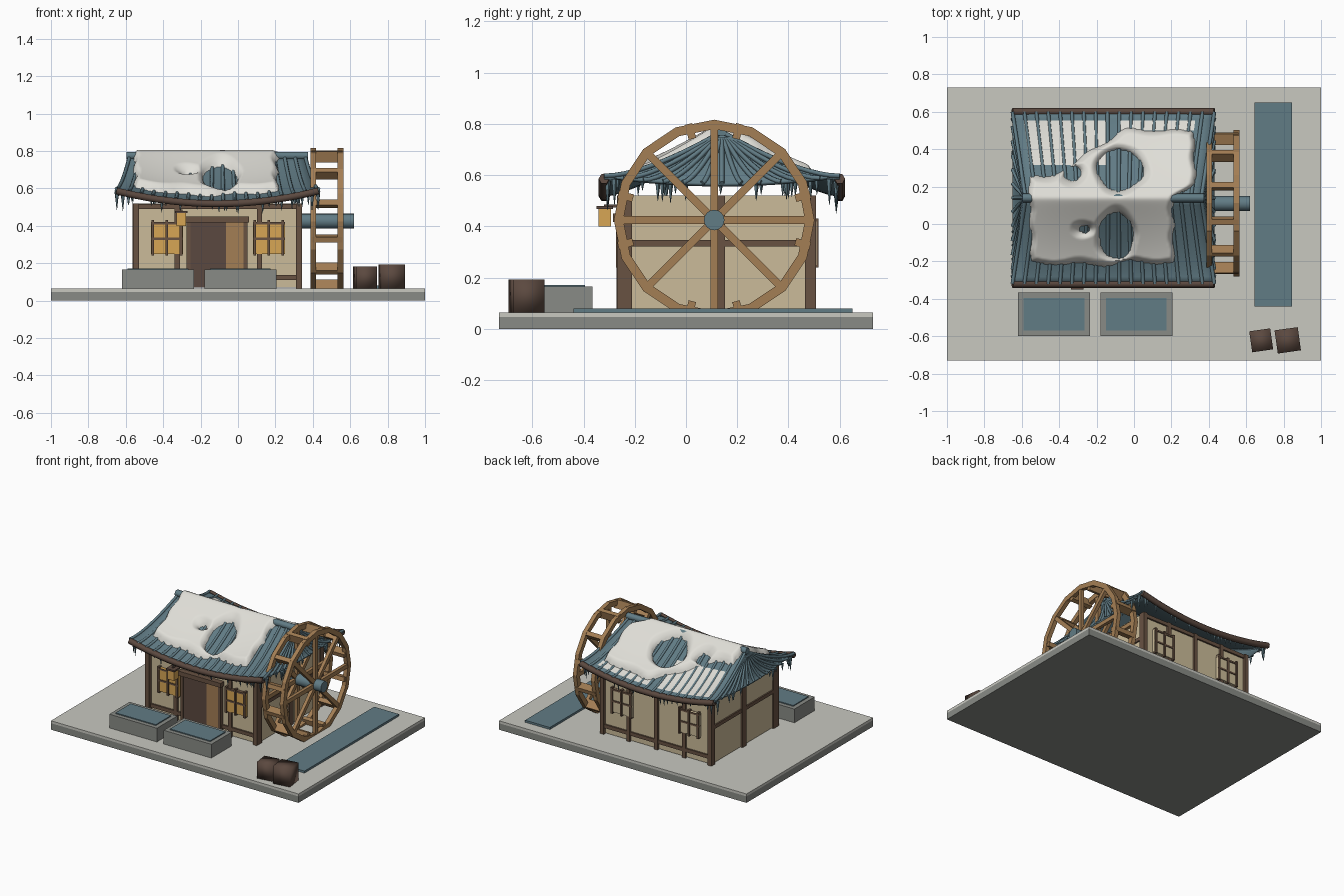
import bpy, bmesh, math, random
from mathutils import Matrix, Vector

random.seed(4)
if "Cube" in bpy.data.objects:
    bpy.data.objects.remove(bpy.data.objects["Cube"])


def material(name, *rgb):
    m = bpy.data.materials.new(name)
    m.use_nodes = True
    m.diffuse_color = (*rgb, 1)
    m.node_tree.nodes["Principled BSDF"].inputs["Base Color"].default_value = (*rgb, 1)
    return m


SNOW = material("snow", .74, .73, .68)
GROUND = material("pale ground", .58, .58, .53)
STONE = material("grey stone", .25, .26, .24)
TEAL = material("slate teal", .12, .2, .235)
DARK = material("dark brown", .105, .066, .05)
POST = material("post brown", .14, .085, .055)
WOOD = material("light wood", .37, .21, .09)
PLASTER = material("plaster", .6, .5, .32)
GOLD = material("lamp gold", .68, .38, .09)


def finish(name, bm, mat, smooth=None):
    bmesh.ops.recalc_face_normals(bm, faces=bm.faces)
    me = bpy.data.meshes.new(name)
    bm.to_mesh(me)
    bm.free()
    me.materials.append(mat)
    if smooth:
        for p in me.polygons:
            p.use_smooth = True
        me.set_sharp_from_angle(angle=math.radians(smooth))
    ob = bpy.data.objects.new(name, me)
    bpy.context.collection.objects.link(ob)
    return ob


def add_box(bm, loc, size, rot=None):
    m = Matrix.Translation(loc) @ (rot or Matrix()) @ Matrix.Diagonal((*size, 1))
    bmesh.ops.create_cube(bm, size=1, matrix=m)


def boxes(name, mat, *spans):
    """Each span is x0, x1, y0, y1, z0, z1."""
    bm = bmesh.new()
    for a, b, c, d, e, f in spans:
        add_box(bm, ((a + b) / 2, (c + d) / 2, (e + f) / 2), (b - a, d - c, f - e))
    return finish(name, bm, mat)


def tubes(name, mat, paths, radius):
    cu = bpy.data.curves.new(name, "CURVE")
    cu.dimensions = "3D"
    cu.bevel_depth, cu.bevel_resolution, cu.use_fill_caps = radius, 1, True
    for path in paths:
        sp = cu.splines.new("POLY")
        sp.points.add(len(path) - 1)
        for p, co in zip(sp.points, path):
            p.co = (*co, 1)
    cu.materials.append(mat)
    ob = bpy.data.objects.new(name, cu)
    bpy.context.collection.objects.link(ob)


# Ground and yard
boxes("base_slab", STONE, (-1, 1, -.73, .73, 0, .047))
boxes("ground_layer", GROUND, (-1, 1, -.73, .73, .047, .065))
boxes("water_channel", TEAL, (.645, .845, -.44, .65, .065, .08))
for side, x in (("right", -.62), ("left", -.18)):
    boxes(side + "_trough", STONE, (x, x + .385, -.6, -.365, .065, .165))
    boxes(side + "_trough_water", TEAL, (x + .03, x + .355, -.57, -.395, .16, .172))
for name, x, w, h, turn in (("small_crate", .68, .113, .118, 8), ("large_crate", .822, .125, .128, 8)):
    bm = bmesh.new()
    add_box(bm, (x, -.622, .065 + h / 2), (w, w, h), Matrix.Rotation(math.radians(turn), 4, "Z"))
    finish(name, bm, DARK, 180)

# House walls and timber frame
X0, X1, Y0, Y1, TOP = -.55, .33, -.245, .49, .52
boxes("walls", PLASTER, (X0, X1, Y0, Y1, .07, TOP))
posts = [(x - .016, x + .016, a, b, .065, TOP) for x in (X0 + .005, X1 - .005)
         for a, b in ((-.27, -.21), (.465, .508))]
posts += [(x - .014, x + .014, -.262, Y0, .065, TOP) for x in (-.325, .115)]
posts += [(x - .014, x + .014, Y1, .505, .065, TOP) for x in (-.335, -.11, .115)]
posts += [(x - .013, x + .013, .105, .152, .065, TOP) for x in (X0, X1)]
boxes("wall_posts", POST, *posts)
rails = [(X0, X1, a, b, z, z + .026) for a, b in ((-.257, Y0), (Y1, .502)) for z in (.11, .49)]
rails += [(x - .01, x + .01, Y0, Y1, .322, .348) for x in (X0, X1)]
boxes("wall_rails", POST, *rails)

# Doorway
boxes("door", DARK, (-.26, -.065, -.264, Y0, .07, .42))
boxes("side_door_panel", WOOD, (-.065, .032, -.268, Y0, .07, .42))
boxes("door_frame", POST, (-.275, -.255, -.272, Y0, .065, .42), (.03, .05, -.272, Y0, .065, .42),
      (-.285, .06, -.285, Y0, .418, .45))

# Windows, the rear ones unlit
for where, face, out, pane in (("front", Y0, -1, GOLD), ("back", Y1, 1, PLASTER)):
    def span(depth):
        return sorted((face, face + out * depth))
    for side, x in (("right", -.38), ("left", .165)):
        boxes(f"{where}_{side}_window", pane, (x - .085, x + .085, *span(.019), .25, .42))
        bars = [(x + d - .007, x + d + .007, *span(.028), .24, .43) for d in (-.075, 0, .075)]
        bars += [(x - .085, x + .085, *span(.025), z, z + .012) for z in (.325, .408)]
        boxes(f"{where}_{side}_window_bars", POST, *bars)

# Lantern on its bracket
boxes("lantern", GOLD, (-.33, -.278, -.342, -.292, .4, .468))
boxes("lantern_bracket", DARK, (-.337, -.27, -.35, -.285, .468, .48), (-.31, -.298, -.32, Y0, .474, .486))

# Roof surface: u runs along the ridge, t from eave to ridge
CX, RY, DEPTH = -.11, .14, .46


def width(t):
    return .54 - .07 * t


def height(u, t):
    return .53 + .24 * max(t, 0) ** 1.4 + .068 * u * u * (1 - t)


def slope(side, lift=0):
    return lambda u, t: Vector((CX + u * width(t), RY + side * DEPTH * (1 - t), height(u, t) + lift))


def hip(side):
    return lambda u, t: Vector((CX + side * width(t), RY + u * DEPTH * (1 - t),
                                height(1, t) - .03 * (1 - u * u) * (1 - t)))


def lerp(a, b, n):
    return [a + (b - a) * i / n for i in range(n + 1)]


def patch(name, func, mat, us, ts, thick):
    bm = bmesh.new()
    rows = [[bm.verts.new(func(u, t)) for u in us] for t in ts]
    for a, b in zip(rows, rows[1:]):
        for i in range(len(us) - 1):
            bm.faces.new((a[i], a[i + 1], b[i + 1], b[i]))
    bmesh.ops.remove_doubles(bm, verts=bm.verts, dist=.0002)
    ob = finish(name, bm, mat, 35)
    if ob.data.polygons[0].normal.z < 0:
        ob.data.flip_normals()
    if thick:
        mod = ob.modifiers.new("thickness", "SOLIDIFY")
        mod.thickness, mod.offset = thick, -1


ts = lerp(0, 1, 12)
ribs, eaves = [], []
for side, label in ((-1, "front"), (1, "back")):
    f = slope(side)
    patch(label + "_roof", f, TEAL, lerp(-1, 1, 16), ts, .015)
    ribs += [[f(u, t) for t in ts] for u in lerp(-1, 1, 17)]
    eaves.append([f(u, 0) + Vector((0, 0, -.012)) for u in lerp(-1, 1, 20)])
for side, label in ((-1, "right"), (1, "left")):
    f = hip(side)
    patch(label + "_roof_end", f, TEAL, lerp(-1, 1, 12), ts, .015)
    ribs += [[f(u, t) for t in ts[:-1]] for u in lerp(-1, 1, 12)[1:-1]]
tubes("roof_ribs", TEAL, ribs, .01)
tubes("eave_beams", DARK, eaves, .021)
tubes("roof_ridge", TEAL, [[(-.595, RY, .775), (.375, RY, .775)]], .024)

# Thin snow left between the ribs of the back slope
patch("snow_strips_wide", slope(1, .005), SNOW, lerp(-.9, -.08, 14), lerp(.1, .62, 8), 0)
patch("snow_strips_narrow", slope(1, .005), SNOW, lerp(.05, .82, 12), lerp(.1, .22, 3), 0)


# Thick snow blanket with melted holes
def ease(v):
    v = min(1, max(0, v))
    return v * v * (3 - 2 * v)


HOLES = ((-.1, -.06, .095, .12), (-.07, .29, .125, .11), (-.32, .27, .05, .04), (-.26, -.03, .032, .02))


def inside(x, y):
    wob = .01 * math.sin(23 * x + 5 * y) + .007 * math.sin(41 * y + 9 * x)
    d = min(x + .555, .22 + .1 * ease((y - .14) / .08) - x, y + .21,
            .25 + .25 * ease((x + .5) / .5) - y) + wob
    for hx, hy, rx, ry in HOLES:
        d = min(d, (math.hypot((x - hx) / rx, (y - hy) / ry) - 1) * min(rx, ry) + wob * .6)
    return d


def snow_point(x, y):
    t = 1 - math.hypot(y - RY, .015) / DEPTH
    d = inside(x, y)
    lift = .045 * math.sqrt(min(1, d / .03)) if d > 0 else -.008
    return (x, y, height((x - CX) / width(t), t) + lift)


bm = bmesh.new()
xs, ys = lerp(-.6, .36, 120), lerp(-.25, .54, 100)
grid = [[bm.verts.new(snow_point(x, y)) for x in xs] for y in ys]
for j in range(len(ys) - 1):
    for i in range(len(xs) - 1):
        if max(inside(xs[a], ys[b]) for a in (i, i + 1) for b in (j, j + 1)) > 0:
            bm.faces.new((grid[j][i], grid[j][i + 1], grid[j + 1][i + 1], grid[j + 1][i]))
bmesh.ops.delete(bm, geom=[v for v in bm.verts if not v.link_faces], context="VERTS")
finish("roof_snow", bm, SNOW, 80)

# Icicles under all four eaves
bm = bmesh.new()
for f, count in ((slope(-1), 26), (slope(1), 26), (hip(-1), 18), (hip(1), 18)):
    for i in range(count):
        u = random.uniform(-.97, .97) if i > 1 else (-.94, .94)[i]
        size = random.uniform(.03, .075) if i > 1 else .1
        at = f(u, .03) - Vector((0, 0, .01 + size / 2))
        bmesh.ops.create_cone(bm, segments=5, radius1=.001, radius2=.006 + size * .07, depth=size,
                              cap_ends=True, matrix=Matrix.Translation(at))
finish("icicles", bm, TEAL)

# Water wheel
AX, AY, AZ = .475, .11, .425


def wheel_part(name, mat, count, radius, size, xs, start=0):
    bm = bmesh.new()
    for i in range(count):
        a = start + math.tau * i / count
        for x in xs:
            add_box(bm, (x, AY + radius * math.cos(a), AZ + radius * math.sin(a)), size,
                    Matrix.Rotation(a, 4, "X"))
    finish(name, bm, mat)


sides = (AX - .073, AX + .073)
wheel_part("wheel_rims", WOOD, 16, .366, (.03, .036, .155), sides, math.pi / 16)
wheel_part("wheel_spokes", WOOD, 8, .19, (.024, .36, .03), sides)
wheel_part("wheel_paddles", WOOD, 12, .358, (.165, .06, .03), (AX,), math.pi / 12)
bm = bmesh.new()
bmesh.ops.create_cone(bm, segments=16, radius1=.04, radius2=.04, depth=.29, cap_ends=True,
                      matrix=Matrix.Translation((AX, AY, AZ)) @ Matrix.Rotation(math.pi / 2, 4, "Y"))
finish("wheel_axle", bm, TEAL, 40)
